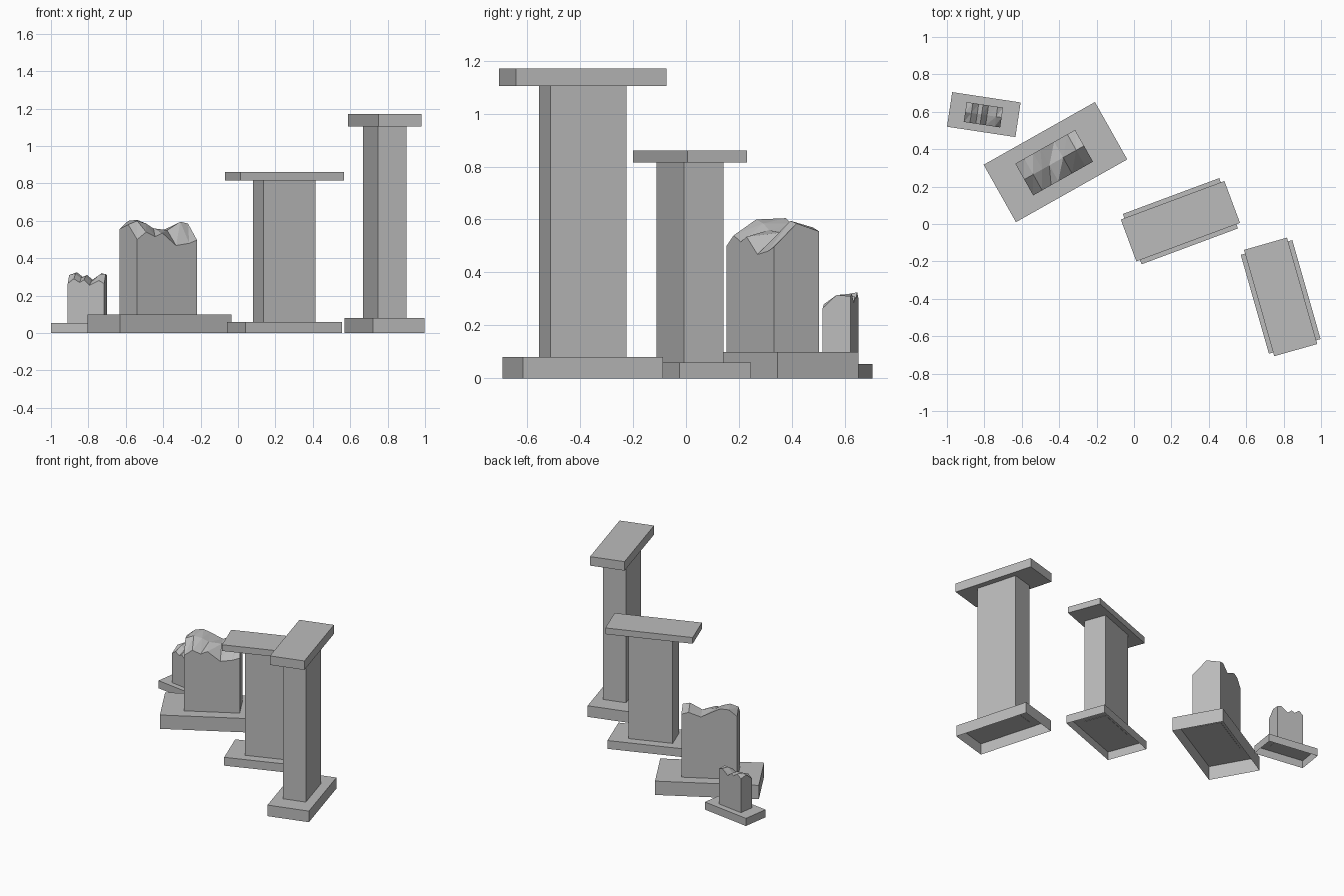
import bpy
import bmesh
from math import radians
from mathutils import Matrix, Vector

old = bpy.data.objects.get("Cube")
if old:
    bpy.data.objects.remove(old, do_unlink=True)

# Single stone colour
stone = bpy.data.materials.new("grey stone")
stone.use_nodes = True
colour = (0.5, 0.5, 0.5, 1)
stone.diffuse_color = colour
stone.node_tree.nodes["Principled BSDF"].inputs["Base Color"].default_value = colour


def finish(name, bm, centre, angle):
    """Turn a bmesh into an object standing at the pillar's place."""
    bmesh.ops.recalc_face_normals(bm, faces=bm.faces)
    mesh = bpy.data.meshes.new(name)
    bm.to_mesh(mesh)
    bm.free()
    mesh.materials.append(stone)
    obj = bpy.data.objects.new(name, mesh)
    obj.location = (*centre, 0)
    obj.rotation_euler.z = radians(angle)
    bpy.context.collection.objects.link(obj)
    return obj


def slab(name, centre, angle, size, bottom, top, hollow=False):
    """Box between two heights; a hollow one has no underside."""
    bm = bmesh.new()
    place = Matrix.Translation((0, 0, (bottom + top) / 2))
    scale = Matrix.Diagonal((*size, top - bottom, 1))
    bmesh.ops.create_cube(bm, size=1, matrix=place @ scale)
    obj = finish(name, bm, centre, angle)
    if hollow:
        bm = bmesh.new()
        bm.from_mesh(obj.data)
        under = [f for f in bm.faces if f.normal.z < -0.5]
        bmesh.ops.delete(bm, geom=under, context='FACES_ONLY')
        bm.to_mesh(obj.data)
        bm.free()
    return obj


def broken_shaft(name, centre, angle, size, bottom, columns, rows):
    """Shaft with a jagged top: rows of heights from front to back."""
    bm = bmesh.new()
    grid = []
    for j, heights in enumerate(rows):
        y = (j / (len(rows) - 1) - 0.5) * size[1]
        grid.append([bm.verts.new(((t - 0.5) * size[0], y, z))
                     for t, z in zip(columns, heights)])
    # Broken surface
    for near, far in zip(grid, grid[1:]):
        for i in range(len(columns) - 1):
            a, b, c, d = near[i], near[i + 1], far[i + 1], far[i]
            bm.faces.new((a, b, c))
            bm.faces.new((a, c, d))
    # Flat walls below each edge of the surface
    x, y = size[0] / 2, size[1] / 2
    foot = [bm.verts.new(Vector((sx * x, sy * y, bottom)))
            for sx, sy in ((-1, -1), (1, -1), (1, 1), (-1, 1))]
    edges = (grid[0], [r[-1] for r in grid],
             grid[-1][::-1], [r[0] for r in grid][::-1])
    for i, edge in enumerate(edges):
        bm.faces.new([foot[i], foot[(i + 1) % 4]] + edge[::-1])
    bm.faces.new(foot[::-1])
    return finish(name, bm, centre, angle)


# Whole pillars: base, shaft and cap
whole = (
    ("tall", (0.784, -0.39), -74.1, 0.08, 1.105, 1.17),
    ("middle", (0.248, 0.015), 20.4, 0.06, 0.815, 0.86),
)
for name, centre, angle, base_top, shaft_top, cap_top in whole:
    slab(name + "_base", centre, angle, (0.55, 0.287), 0, base_top, True)
    slab(name + "_shaft", centre, angle, (0.299, 0.158), base_top - 0.002, shaft_top)
    slab(name + "_cap", centre, angle, (0.591, 0.239), shaft_top, cap_top)

# Large broken pillar
centre, angle = (-0.42, 0.331), 29.4
slab("large_broken_base", centre, angle, (0.683, 0.352), 0, 0.10, True)
broken_shaft("large_broken_shaft", (-0.427, 0.328), angle, (0.367, 0.195), 0.098,
             (0, 0.15, 0.3, 0.42, 0.65, 0.87, 1),
             ((0.50, 0.54, 0.515, 0.535, 0.468, 0.48, 0.497),
              (0.58, 0.60, 0.585, 0.56, 0.55, 0.595, 0.585),
              (0.555, 0.60, 0.605, 0.585, 0.54, 0.57, 0.555)))

# Small broken pillar
centre, angle = (-0.803, 0.585), -8.6
slab("small_broken_base", centre, angle, (0.37, 0.187), 0, 0.055, True)
broken_shaft("small_broken_shaft", (-0.805, 0.584), angle, (0.197, 0.107), 0.053,
             (0, 0.17, 0.33, 0.45, 0.6, 0.85, 1),
             ((0.265, 0.29, 0.27, 0.285, 0.255, 0.28, 0.265),
              (0.31, 0.315, 0.295, 0.305, 0.275, 0.315, 0.315),
              (0.30, 0.325, 0.30, 0.31, 0.285, 0.32, 0.31)))
